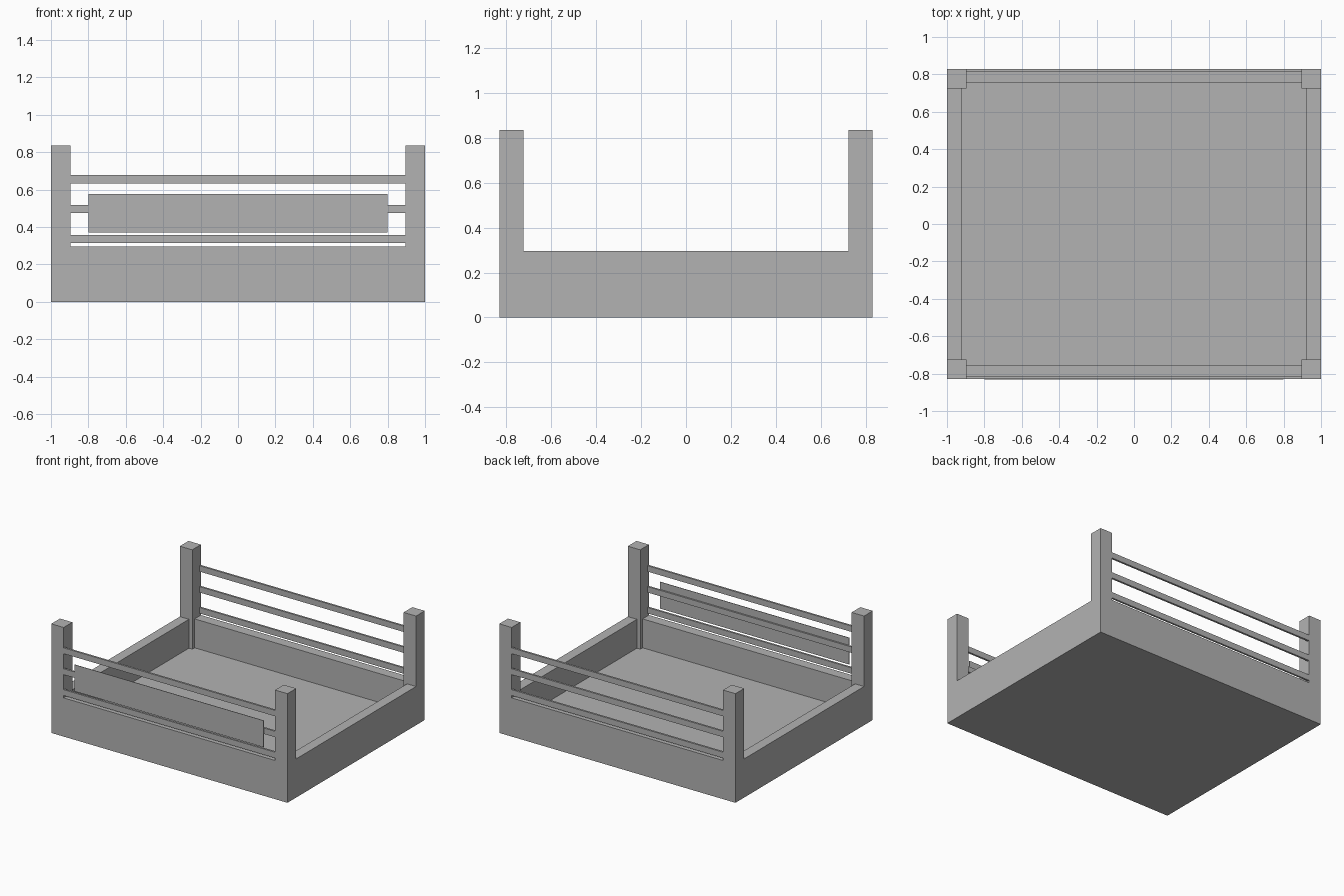
import bpy
import bmesh

cube = bpy.data.objects.get("Cube")
if cube:
    bpy.data.objects.remove(cube, do_unlink=True)

HALF_X, HALF_Y = 1.0, 0.83
WALL_TOP, WALL, FLOOR = 0.296, 0.077, 0.075
POST, POST_TOP = 0.105, 0.835
RAIL_H, RAIL_T = 0.045, 0.015

grey = bpy.data.materials.new("plain grey")
grey.use_nodes = True
colour = (0.45, 0.45, 0.45, 1)
grey.diffuse_color = colour
grey.node_tree.nodes["Principled BSDF"].inputs["Base Color"].default_value = colour


def box(name, low, high, hollow=False):
    """Box between two corners; hollow sinks its top face to make a tray."""
    bm = bmesh.new()
    bmesh.ops.create_cube(bm, size=1)
    for v in bm.verts:
        v.co = [low[i] if v.co[i] < 0 else high[i] for i in range(3)]
    if hollow:
        bm.normal_update()
        top = max(bm.faces, key=lambda f: f.normal.z)
        bmesh.ops.inset_region(bm, faces=[top], thickness=WALL, use_even_offset=True)
        for v in top.verts:
            v.co.z = high[2]
        # Drop straight walls from the inset rim to the floor
        lower = bmesh.ops.extrude_discrete_faces(bm, faces=[top])["faces"][0]
        for v in lower.verts:
            v.co.z = FLOOR
    bmesh.ops.recalc_face_normals(bm, faces=bm.faces)
    mesh = bpy.data.meshes.new(name)
    bm.to_mesh(mesh)
    bm.free()
    mesh.materials.append(grey)
    obj = bpy.data.objects.new(name, mesh)
    bpy.context.collection.objects.link(obj)
    return obj


# Low tray with four walls and a floor
box("tray", (-HALF_X, -HALF_Y, 0), (HALF_X, HALF_Y, WALL_TOP), hollow=True)

for y_side, end in ((-1, "front"), (1, "back")):
    # Corner posts reaching down to the floor
    for x_side, side in ((-1, "right"), (1, "left")):
        xs = sorted((x_side * HALF_X, x_side * (HALF_X - POST)))
        ys = sorted((y_side * HALF_Y, y_side * (HALF_Y - POST)))
        box(f"{end}_{side}_post", (xs[0], ys[0], FLOOR), (xs[1], ys[1], POST_TOP))
    # Thin rails flush with the outer faces
    ys = sorted((y_side * HALF_Y, y_side * (HALF_Y - RAIL_T)))
    for level, z in (("lower", 0.314), ("middle", 0.474), ("upper", 0.634)):
        box(f"{end}_{level}_rail", (POST - HALF_X, ys[0], z),
            (HALF_X - POST, ys[1], z + RAIL_H))

# Flat board on the front rails
box("front_board", (-0.8, -HALF_Y - 0.002, 0.372), (0.8, -HALF_Y + 0.002, 0.576))
